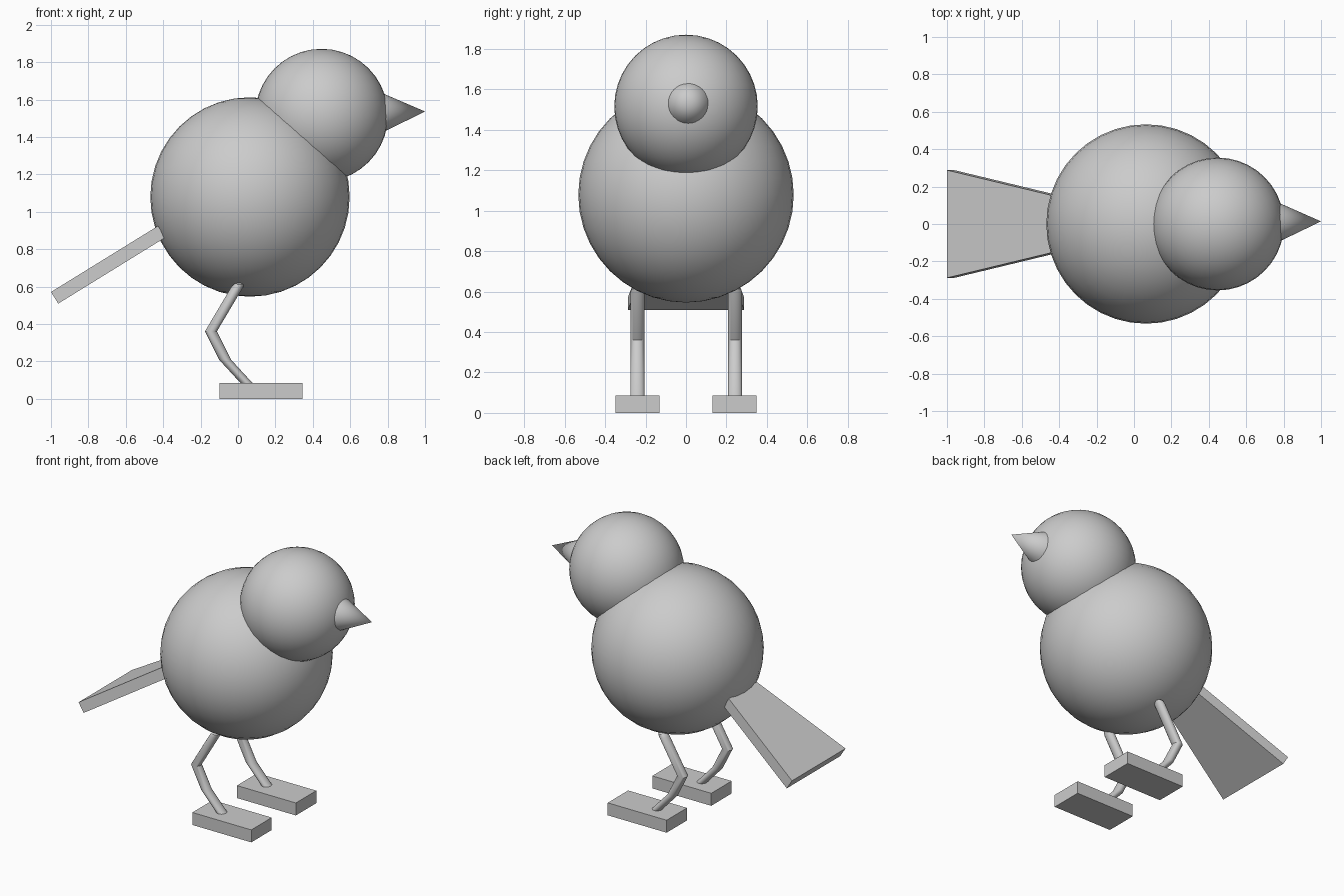
import bpy
import bmesh
import math
from mathutils import Vector

if "Cube" in bpy.data.objects:
    bpy.data.objects.remove(bpy.data.objects["Cube"])


def smooth(obj, angle=40):
    bpy.ops.object.select_all(action='DESELECT')
    obj.select_set(True)
    bpy.context.view_layer.objects.active = obj
    bpy.ops.object.shade_smooth_by_angle(angle=math.radians(angle))


def ball(name, centre, radius):
    bpy.ops.mesh.primitive_uv_sphere_add(segments=40, ring_count=20, radius=radius, location=centre)
    obj = bpy.context.object
    obj.name = name
    smooth(obj)


def from_bmesh(name, bm):
    bmesh.ops.recalc_face_normals(bm, faces=bm.faces)
    mesh = bpy.data.meshes.new(name)
    bm.to_mesh(mesh)
    bm.free()
    obj = bpy.data.objects.new(name, mesh)
    bpy.context.collection.objects.link(obj)
    return obj


def loft(name, rings):
    """Skin equal-sized point rings and cap both ends."""
    bm = bmesh.new()
    loops = [[bm.verts.new(p) for p in ring] for ring in rings]
    n = len(loops[0])
    for a, b in zip(loops, loops[1:]):
        for i in range(n):
            j = (i + 1) % n
            bm.faces.new((a[i], a[j], b[j], b[i]))
    bm.faces.new(loops[0])
    bm.faces.new(loops[-1])
    return from_bmesh(name, bm)


# Body and head
ball("body", (0.064, 0, 1.079), 0.533)
ball("head", (0.447, 0, 1.516), 0.355)

# Beak
base, tip = Vector((0.77, 0.01, 1.53)), Vector((1.0, 0.014, 1.536))
axis = tip - base
bpy.ops.mesh.primitive_cone_add(vertices=32, radius1=0.106, radius2=0, depth=axis.length,
                                location=(base + tip) / 2,
                                rotation=axis.to_track_quat('Z', 'Y').to_euler())
beak = bpy.context.object
beak.name = "beak"
smooth(beak)

# Tail: flat slab that widens towards its lower end
drop = Vector((0.039, 0, -0.062))
tail_rings = []
for x, z, w in ((-0.428, 0.924, 0.15), (-1.0, 0.571, 0.288)):
    a, b = Vector((x, w, z)), Vector((x, -w, z))
    tail_rings.append([a, b, b + drop, a + drop])
loft("tail", tail_rings)

# Legs (bent tubes with level sections) and block feet
leg_path = [(0.06, 0.07, 1), (0.045, 0.085, 1), (-0.07, 0.21, 1), (-0.145, 0.36, 1),
            (-0.005, 0.596, 1), (0.004, 0.612, 0.85), (0.009, 0.62, 0.5)]
for side, y in (("left", 0.243), ("right", -0.24)):
    rings = []
    for x, z, s in leg_path:
        rings.append([(x + 0.032 * s * math.cos(t), y + 0.035 * s * math.sin(t), z)
                      for t in (math.tau * i / 20 for i in range(20))])
    smooth(loft(side + "_leg", rings), 30)
    bpy.ops.mesh.primitive_cube_add(size=1, location=(0.123, math.copysign(0.24, y), 0.0425))
    foot = bpy.context.object
    foot.name = side + "_foot"
    foot.scale = (0.444, 0.22, 0.085)
